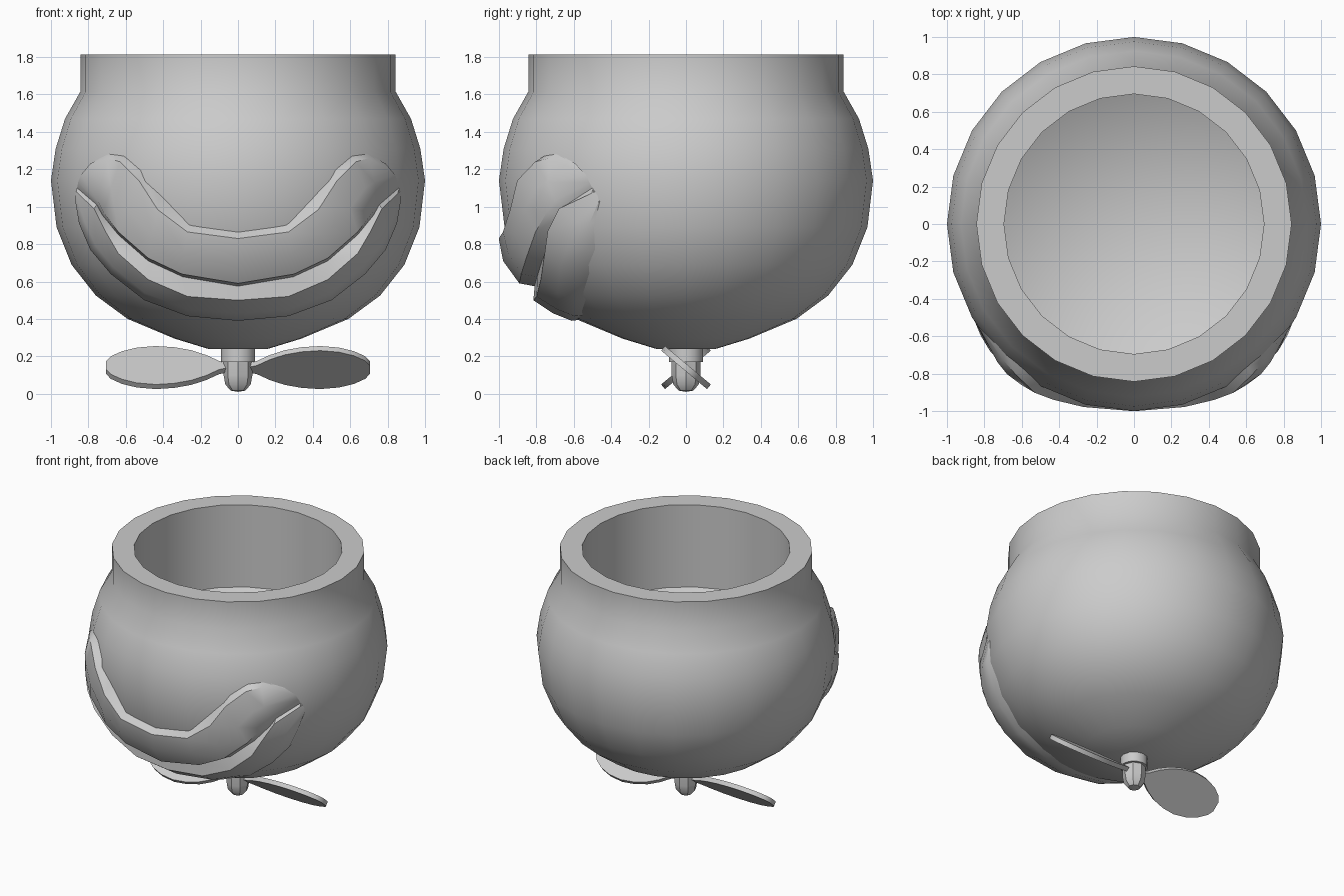
import bpy, bmesh, math
from mathutils import Matrix

if "Cube" in bpy.data.objects:
    bpy.data.objects.remove(bpy.data.objects["Cube"])

grey = bpy.data.materials.new("plain_grey")
grey.diffuse_color = (0.6, 0.6, 0.6, 1)
grey.use_nodes = True
grey.node_tree.nodes["Principled BSDF"].inputs["Base Color"].default_value = grey.diffuse_color


def finish(name, bm, angle=35):
    """Turn a bmesh into a smooth-shaded object with sharp edges kept."""
    bmesh.ops.remove_doubles(bm, verts=bm.verts, dist=0.0005)
    bmesh.ops.recalc_face_normals(bm, faces=bm.faces)
    me = bpy.data.meshes.new(name)
    bm.to_mesh(me)
    bm.free()
    me.materials.append(grey)
    ob = bpy.data.objects.new(name, me)
    bpy.context.collection.objects.link(ob)
    bpy.ops.object.select_all(action='DESELECT')
    ob.select_set(True)
    bpy.context.view_layer.objects.active = ob
    bpy.ops.object.shade_smooth_by_angle(angle=math.radians(angle))
    return ob


def lathe(name, profile, sides):
    """Spin a (radius, height) profile around z."""
    bm = bmesh.new()
    vs = [bm.verts.new((r, 0, z)) for r, z in profile]
    es = [bm.edges.new(p) for p in zip(vs, vs[1:])]
    bmesh.ops.spin(bm, geom=vs + es, cent=(0, 0, 0), axis=(0, 0, 1),
                   angle=math.tau, steps=sides, use_duplicate=False)
    return finish(name, bm)


# Round pot with a straight neck, thick rim and conical floor inside
outside = [(0, 0.24), (0.16, 0.24), (0.34, 0.295), (0.59, 0.40), (0.76, 0.525),
           (0.89, 0.69), (0.97, 0.89), (1.0, 1.14), (0.975, 1.31),
           (0.925, 1.47), (0.843, 1.615), (0.843, 1.815)]
inside = [(0.695, 1.815), (0.695, 1.21), (0, 0.87)]
lathe("pot_body", outside + inside, 24)


def pot_radius(z):
    for (r0, z0), (r1, z1) in zip(outside[1:], outside[2:]):
        if z <= z1:
            return r0 + (r1 - r0) * (z - z0) / (z1 - z0)
    return outside[-1][0]


# Smiling lips: sections from mouth centre to corner, each running top to bottom
sections = [
    [(0, .87), (0, .83), (0, .71), (0, .59), (0, .575), (0, .50), (0, .43), (0, .39)],
    [(.26, .91), (.27, .865), (.29, .75), (.30, .64), (.295, .625), (.27, .52), (.27, .45), (.27, .415)],
    [(.42, 1.07), (.43, .985), (.46, .85), (.48, .725), (.48, .71), (.48, .61), (.50, .54), (.50, .50)],
    [(.52, 1.20), (.53, 1.14), (.60, .99), (.64, .865), (.64, .85), (.64, .75), (.67, .68), (.68, .64)],
    [(.61, 1.27), (.63, 1.24), (.68, 1.10), (.72, .97), (.725, .955), (.71, .87), (.76, .79), (.79, .77)],
    [(.69, 1.285), (.70, 1.26), (.73, 1.13), (.75, 1.03), (.755, 1.01), (.77, .99), (.82, .92), (.85, .91)],
    [(.79, 1.23), (.815, 1.2), (.84, 1.17), (.855, 1.13), (.86, 1.1), (.865, 1.08), (.87, 1.06), (.87, 1.03)],
]
# How far each row stands out from the pot, and how much of it is left per section
bulge = [-0.01, 0.055, 0.08, 0.08, 0.01, 0.09, 0.08, 0.045]
fade = [1, 1, 0.95, 0.85, 0.7, 0.5, 0]
bm = bmesh.new()
for side in (-1, 1):
    grid = []
    for sec, f in zip(sections, fade):
        pts = [(x, z, b * f) for (x, z), b in zip(sec, bulge)]
        x, z = sec[-1]
        pts.append((x * 0.97, z + 0.01, -0.06))  # lower edge tucked into the pot
        grid.append([bm.verts.new((side * x, -math.sqrt(max((pot_radius(z) + d) ** 2 - x * x, 0)), z))
                     for x, z, d in pts])
    for a, b in zip(grid, grid[1:]):
        for i in range(len(a) - 1):
            q = (a[i], a[i + 1], b[i + 1], b[i])
            bm.faces.new(q if side > 0 else q[::-1])
finish("smiling_lips", bm)

# Propeller hub and its shaft
lathe("propeller_hub", [(0, .01), (.04, .017), (.068, .05), (.077, .10), (.077, .20), (0, .20)], 8)
lathe("propeller_shaft", [(0, .17), (.092, .17), (.092, .25), (0, .25)], 12)

# Two pitched propeller blades
half_width = [(.05, .02), (.10, .035), (.17, .085), (.25, .125), (.34, .15), (.44, .16),
              (.54, .147), (.62, .117), (.68, .075), (.705, .035)]
outline = [(x, w) for x, w in half_width] + [(x, -w) for x, w in reversed(half_width)]
for name, turn in (("blade_right", 0), ("blade_left", math.pi)):
    bm = bmesh.new()
    face = bm.faces.new([bm.verts.new((x, y, -0.016)) for x, y in outline])
    ext = bmesh.ops.extrude_face_region(bm, geom=[face])
    bmesh.ops.translate(bm, vec=(0, 0, 0.032),
                        verts=[v for v in ext["geom"] if isinstance(v, bmesh.types.BMVert)])
    bm.transform(Matrix.Translation((0, 0, 0.14)) @ Matrix.Rotation(turn, 4, 'Z')
                 @ Matrix.Rotation(math.radians(-40), 4, 'X'))
    finish(name, bm)
